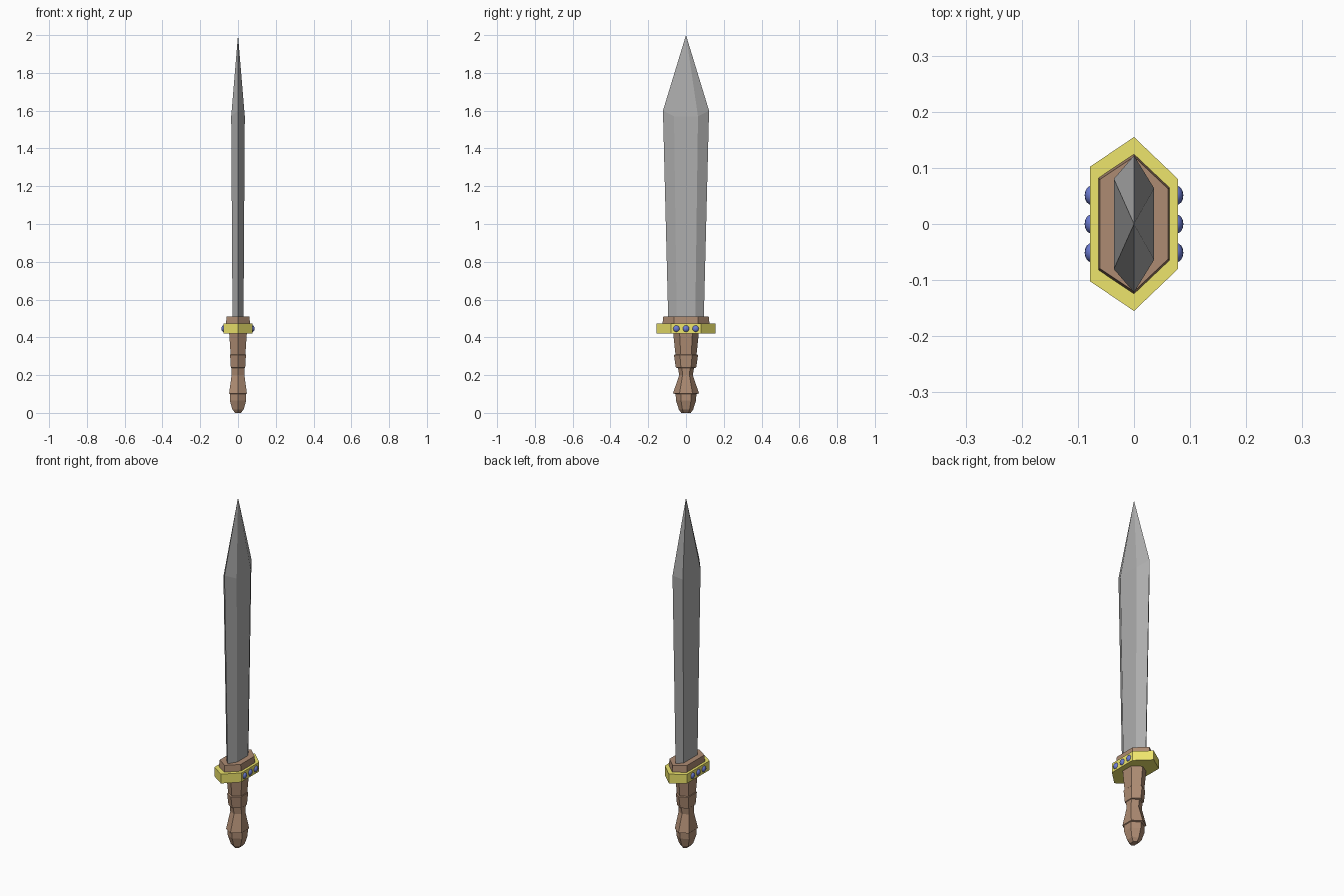
import bpy, bmesh

if "Cube" in bpy.data.objects:
    bpy.data.objects.remove(bpy.data.objects["Cube"])


def material(name, rgb):
    m = bpy.data.materials.new(name)
    m.diffuse_color = (*rgb, 1)
    m.use_nodes = True
    m.node_tree.nodes["Principled BSDF"].inputs["Base Color"].default_value = m.diffuse_color
    return m


STEEL = material("steel", (0.42, 0.42, 0.42))
WOOD = material("wood", (0.42, 0.26, 0.17))
GOLD = material("gold", (0.85, 0.78, 0.15))
BLUE = material("blue_gem", (0.15, 0.2, 0.65))


def loft(name, sections, mat, right=0.52, left=0.66):
    """Stack of hexagons (half_x, half_y, z[, face_z]); flats span a fraction of half_y on each side."""
    bm = bmesh.new()
    rings = []
    for hx, hy, z, *face in sections:
        fz = face[0] if face else z
        if hx == 0:
            rings.append([bm.verts.new((0, 0, z))])
            continue
        r, l = hy * right, hy * left
        pts = [(0, -hy, z), (hx, -r, fz), (hx, r, fz), (0, hy, z), (-hx, l, fz), (-hx, -l, fz)]
        rings.append([bm.verts.new(p) for p in pts])
    for a, b in zip(rings, rings[1:]):
        for i in range(6):
            j = (i + 1) % 6
            bm.faces.new((a[i], a[j], b[0]) if len(b) == 1 else (a[i], a[j], b[j], b[i]))
    bm.faces.new(rings[0][::-1])
    if len(rings[-1]) > 1:
        bm.faces.new(rings[-1])
    me = bpy.data.meshes.new(name)
    bm.to_mesh(me)
    bm.free()
    me.materials.append(mat)
    ob = bpy.data.objects.new(name, me)
    bpy.context.collection.objects.link(ob)
    return ob


# Blade with a flat centre on both faces and a pointed tip
loft("blade", [(0.029, 0.094, 0.49), (0.036, 0.122, 1.6, 1.57), (0, 0, 2.0)], STEEL)

# Guard: gold hexagonal plate with a wooden collar on top
loft("guard", [(0.078, 0.155, 0.42), (0.078, 0.155, 0.473)], GOLD)
loft("collar", [(0.064, 0.126, 0.46), (0.061, 0.12, 0.51)], WOOD)

# Grip in stepped segments, ending in a rounded pommel
loft("grip", [
    (0.015, 0.025, 0.0), (0.03, 0.038, 0.018), (0.043, 0.053, 0.065), (0.043, 0.055, 0.1),
    (0.047, 0.069, 0.103), (0.034, 0.036, 0.2), (0.035, 0.042, 0.237),
    (0.038, 0.054, 0.24), (0.042, 0.064, 0.307), (0.039, 0.056, 0.31),
    (0.047, 0.068, 0.425)], WOOD, 0.5, 0.6)

# Three gems on each face of the guard
for side, label in ((1, "right"), (-1, "left")):
    for i in range(3):
        bpy.ops.mesh.primitive_uv_sphere_add(
            segments=16, ring_count=8, radius=1, location=(side * 0.075, (i - 1) * 0.051, 0.446))
        gem = bpy.context.object
        gem.name = f"gem_{label}_{i + 1}"
        gem.scale = (0.013, 0.0175, 0.0175)
        gem.data.materials.append(BLUE)
        bpy.ops.object.shade_smooth()
